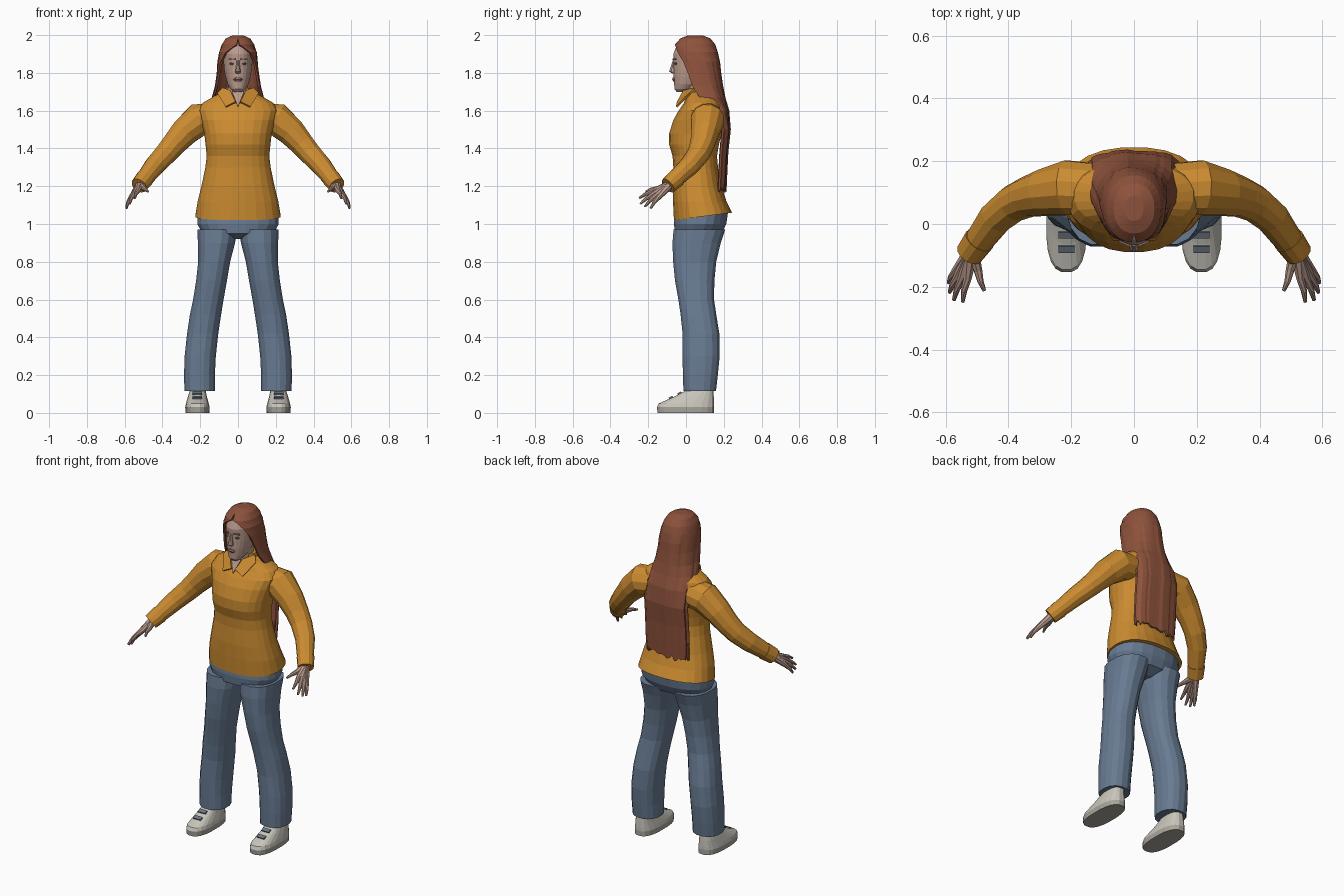
import bpy, bmesh, math, random
from mathutils import Vector

random.seed(4)
if "Cube" in bpy.data.objects:
    bpy.data.objects.remove(bpy.data.objects["Cube"])


def material(name, r, g, b):
    m = bpy.data.materials.new(name)
    m.use_nodes = True
    m.diffuse_color = (r, g, b, 1)
    bsdf = m.node_tree.nodes["Principled BSDF"]
    bsdf.inputs["Base Color"].default_value = (r, g, b, 1)
    bsdf.inputs["Roughness"].default_value = 0.8
    return m


SKIN = material("skin", .5, .33, .27)
LIPS = material("lips and brows", .3, .15, .12)
EYES = material("eyes", .16, .12, .1)
HAIR = material("auburn hair", .27, .085, .045)
SHIRT = material("mustard shirt", .6, .26, .03)
DENIM = material("blue denim", .14, .2, .29)
SHOE = material("off white shoe", .58, .56, .5)
SOLE = material("grey sole", .4, .38, .33)
LACE = material("slate lace", .15, .18, .23)


def finish(name, bm, mat, mirror=False):
    bmesh.ops.recalc_face_normals(bm, faces=bm.faces)
    mesh = bpy.data.meshes.new(name)
    bm.to_mesh(mesh)
    bm.free()
    mesh.materials.append(mat)
    obj = bpy.data.objects.new(name, mesh)
    bpy.context.collection.objects.link(obj)
    if mirror:
        obj.modifiers.new("Mirror", "MIRROR").use_mirror_merge = False
    return obj


def bridge(bm, rows, closed=True):
    for a, b in zip(rows, rows[1:]):
        count = len(a)
        for i in range(count if closed else count - 1):
            j = (i + 1) % count
            bm.faces.new((a[i], a[j], b[j], b[i]))


def oval(angle, power):
    s, c = math.sin(angle), math.cos(angle)
    e = 2 / power
    return math.copysign(abs(s) ** e, s), math.copysign(abs(c) ** e, c)


def loft(name, rings, mat, sides=20, power=2.3, mirror=False, tilt=0):
    """Stack of level ovals: centre x, half width, front y, back y, height."""
    bm = bmesh.new()
    rows = []
    for k, (cx, rx, y0, y1, z) in enumerate(rings):
        row = []
        for i in range(sides):
            s, c = oval(math.tau * (i + .5) / sides, power)
            y = (y0 + y1) / 2 - c * (y1 - y0) / 2
            row.append(bm.verts.new((cx + s * rx, y, z + (tilt * (y - .09) if k == 0 else 0))))
        rows.append(row)
    bridge(bm, rows)
    bm.faces.new(rows[0])
    bm.faces.new(rows[-1])
    return finish(name, bm, mat, mirror)


def tube(name, path, radii, mat, sides=8):
    """Mirrored tapered tube along a path."""
    bm = bmesh.new()
    pts = [Vector(p) for p in path]
    rows = []
    for k, (p, r) in enumerate(zip(pts, radii)):
        t = (pts[min(k + 1, len(pts) - 1)] - pts[max(k - 1, 0)]).normalized()
        u = t.cross(Vector((0, 1, .3))).normalized()
        v = t.cross(u)
        angles = [math.tau * i / sides for i in range(sides)]
        rows.append([bm.verts.new(p + r * (u * math.cos(a) + v * math.sin(a))) for a in angles])
    bridge(bm, rows)
    bm.faces.new(rows[0])
    bm.faces.new(rows[-1])
    return finish(name, bm, mat, True)


def plate(name, corners, mat, thick=.006, mirror=False):
    bm = bmesh.new()
    bm.faces.new([bm.verts.new(c) for c in corners])
    obj = finish(name, bm, mat, mirror)
    solid = obj.modifiers.new("Solidify", "SOLIDIFY")
    solid.thickness = thick
    solid.offset = 0
    return obj


# Shirt body, with a hem that dips at the front
loft("shirt_body", [
    (0, .228, -.065, .245, 1.04), (0, .215, -.07, .215, 1.12), (0, .195, -.072, .19, 1.2),
    (0, .174, -.068, .17, 1.3), (0, .167, -.072, .165, 1.36), (0, .173, -.09, .175, 1.42),
    (0, .18, -.09, .19, 1.48), (0, .198, -.068, .2, 1.55), (0, .212, -.04, .2, 1.6),
    (0, .19, -.012, .19, 1.64), (0, .13, 0, .17, 1.675), (0, .078, .005, .14, 1.7)],
    SHIRT, sides=24, tilt=.13)

# Sleeves and cuffs
tube("sleeve", [(.12, .11, 1.56), (.21, .115, 1.552), (.285, .1, 1.485), (.342, .085, 1.42),
                (.385, .065, 1.37), (.44, .02, 1.31), (.52, -.09, 1.207)],
     [.085, .09, .076, .065, .06, .055, .042], SHIRT, sides=12)
tube("cuff", [(.492, -.05, 1.243), (.524, -.095, 1.203)], [.05, .045], SHIRT, sides=12)

# Collar and open neckline
plate("collar_flap", [(.04, -.012, 1.705), (.012, -.045, 1.645), (.065, -.05, 1.62),
                      (.108, .02, 1.69), (.08, .05, 1.72)], SHIRT, .009, True)
loft("collar_stand", [(0, .085, .02, .15, 1.67), (0, .07, .02, .14, 1.72)], SHIRT)
plate("neckline", [(-.032, -.012, 1.7), (0, -.05, 1.62), (.032, -.012, 1.7)], SKIN)

# Trousers: shared hips and a mirrored leg
loft("trouser_hips", [(0, .08, 0, .13, .92), (0, .19, -.06, .19, .95),
                      (0, .218, -.065, .215, 1), (0, .216, -.06, .225, 1.07)], DENIM)
loft("trouser_leg", [
    (.203, .082, -.015, .16, .115), (.204, .083, -.018, .17, .2), (.2, .084, -.02, .18, .3),
    (.187, .084, -.02, .178, .42), (.172, .084, -.03, .162, .52), (.157, .082, -.042, .15, .6),
    (.14, .083, -.06, .152, .7), (.126, .086, -.07, .162, .8), (.114, .1, -.074, .186, .9),
    (.11, .107, -.068, .21, .97)], DENIM, sides=16, mirror=True)

# Ankles and shoes
loft("ankle", [(.21, .035, .035, .12, .08), (.21, .035, .035, .12, .16)], SKIN, 10, 2, True)
loft("shoe_sole", [(.215, .064, -.152, .15, 0), (.215, .065, -.155, .15, .03)],
     SOLE, 20, 2.6, True)
loft("shoe_upper", [(.215, .065, -.155, .15, .03), (.215, .061, -.146, .15, .05),
                    (.215, .051, -.065, .148, .085), (.213, .042, 0, .145, .12)],
     SHOE, 20, 2.6, True)
for y, z in ((-.08, .082), (-.035, .104)):
    plate("shoe_lace", [(.19, y - .01, z - .005), (.24, y - .01, z - .005),
                        (.24, y + .01, z + .005), (.19, y + .01, z + .005)], LACE, .008, True)

# Hands: fingers fan out of the wrist and merge into a palm
wrist = (.518, -.085, 1.208)
fingers = {
    "index_finger": ((.53, -.172, 1.175), (.546, -.248, 1.137)),
    "middle_finger": ((.547, -.17, 1.16), (.574, -.242, 1.107)),
    "ring_finger": ((.56, -.163, 1.147), (.588, -.218, 1.092)),
    "little_finger": ((.568, -.15, 1.137), (.591, -.187, 1.083)),
    "thumb": ((.497, -.148, 1.188), (.477, -.212, 1.172))}
for name, (base, tip) in fingers.items():
    middle = Vector(base).lerp(Vector(tip), .55) + Vector((.003, 0, .004))
    tube(name, [wrist, base, middle, tip], [.024, .014, .01, .006], SKIN)

# Neck, head and face
loft("neck", [(0, .06, .0, .13, 1.62), (0, .052, .0, .11, 1.7), (0, .05, .0, .11, 1.78)], SKIN)
loft("head", [
    (0, .022, -.05, .0, 1.7), (0, .04, -.062, .04, 1.715), (0, .055, -.063, .08, 1.74),
    (0, .067, -.066, .12, 1.78), (0, .074, -.066, .14, 1.82), (0, .077, -.066, .15, 1.86),
    (0, .076, -.068, .15, 1.9), (0, .066, -.052, .13, 1.94), (0, .04, -.02, .1, 1.97)],
    SKIN, sides=24, power=2.1)
loft("nose", [(0, .012, -.076, -.05, 1.798), (0, .016, -.091, -.05, 1.808),
              (0, .011, -.083, -.05, 1.83), (0, .008, -.071, -.05, 1.865)], SKIN, 8, 2)
loft("lips", [(0, .016, -.068, -.05, 1.755), (0, .024, -.074, -.05, 1.765),
              (0, .014, -.071, -.05, 1.776)], LIPS, 10, 2)
loft("eye", [(.031, .01, -.061, -.04, 1.843), (.031, .014, -.064, -.04, 1.849),
             (.031, .01, -.061, -.04, 1.855)], EYES, 10, 2, True)
plate("eyebrow", [(.015, -.068, 1.868), (.05, -.054, 1.87),
                  (.048, -.055, 1.877), (.015, -.069, 1.875)], LIPS, .006, True)

# Long hair: a cap open around the face that runs into a sheet down the back
hair_rings = [  # half width, centre y, depth, opening in degrees, height
    (.03, .05, .04, 0, 1.998), (.065, .05, .08, 0, 1.982), (.086, .048, .107, 4, 1.95),
    (.1, .05, .118, 38, 1.91), (.107, .055, .124, 57, 1.86), (.112, .06, .125, 68, 1.8),
    (.122, .07, .125, 75, 1.73), (.138, .095, .112, 80, 1.67), (.143, .155, .072, 88, 1.6),
    (.146, .19, .045, 90, 1.5), (.147, .18, .042, 90, 1.38), (.148, .175, .042, 90, 1.28),
    (.142, .17, .042, 90, 1.185)]
COLUMNS = 28
ridges = [random.uniform(-.003, .003) for i in range(COLUMNS + 1)]
bm = bmesh.new()
rows = []
for k, (rx, cy, ry, gap, z) in enumerate(hair_rings):
    start = math.radians(gap)
    row = []
    for i in range(COLUMNS + 1):
        s, c = oval(start + (math.tau - 2 * start) * i / COLUMNS, 2.2)
        ridge = ridges[i] if k > 3 else 0
        drop = random.uniform(-.02, .015) if k == len(hair_rings) - 1 else 0
        row.append(bm.verts.new((s * (rx + ridge), cy - c * (ry + ridge), z + drop)))
    rows.append(row)
bridge(bm, rows, closed=False)
bm.faces.new(rows[0][:-1])
bmesh.ops.remove_doubles(bm, verts=bm.verts, dist=.0005)
hair = finish("long_hair", bm, HAIR)
solid = hair.modifiers.new("Solidify", "SOLIDIFY")
solid.thickness = .012
solid.offset = -1
